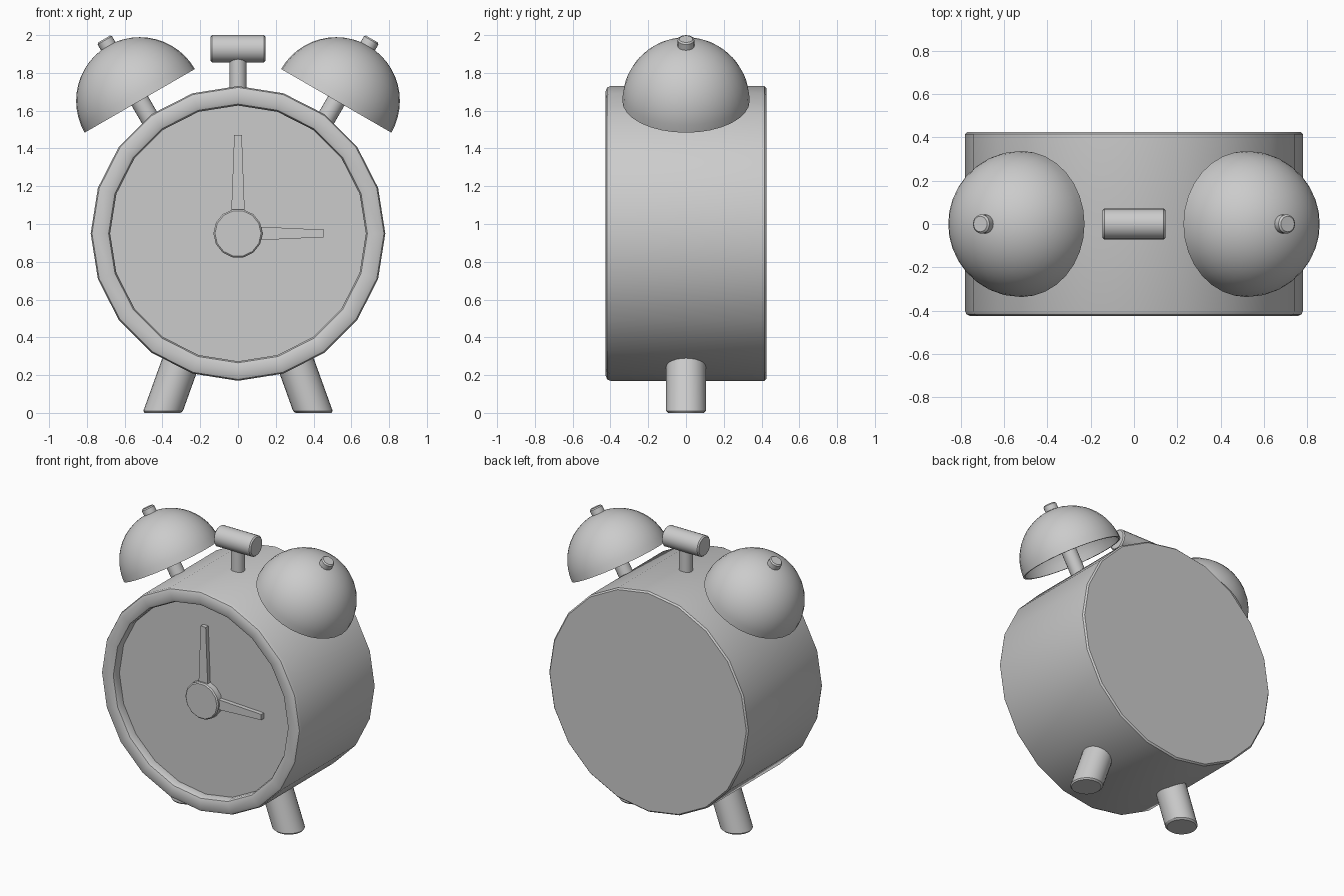
import bpy, bmesh, math
from mathutils import Matrix, Vector

cube = bpy.data.objects.get("Cube")
if cube:
    bpy.data.objects.remove(cube, do_unlink=True)

grey = bpy.data.materials.new("light_grey")
grey.use_nodes = True
COLOR = (0.6, 0.6, 0.6, 1)
grey.diffuse_color = COLOR
grey.node_tree.nodes["Principled BSDF"].inputs["Base Color"].default_value = COLOR


def finish(name, bm, smooth=True):
    bmesh.ops.remove_doubles(bm, verts=bm.verts, dist=1e-5)
    bmesh.ops.recalc_face_normals(bm, faces=bm.faces)
    mesh = bpy.data.meshes.new(name)
    bm.to_mesh(mesh)
    bm.free()
    mesh.materials.append(grey)
    obj = bpy.data.objects.new(name, mesh)
    bpy.context.collection.objects.link(obj)
    if smooth:
        bpy.ops.object.select_all(action="DESELECT")
        obj.select_set(True)
        bpy.context.view_layer.objects.active = obj
        bpy.ops.object.shade_smooth_by_angle(angle=math.radians(35))
    return obj


def lathe(name, profile, origin, axis, segments):
    """Spin (radius, height) points around an axis."""
    bm = bmesh.new()
    verts = [bm.verts.new((r, 0, h)) for r, h in profile]
    edges = [bm.edges.new(pair) for pair in zip(verts, verts[1:])]
    bmesh.ops.spin(bm, geom=verts + edges, cent=(0, 0, 0), axis=(0, 0, 1),
                   angle=math.tau, steps=segments, use_duplicate=False)
    turn = Vector(axis).to_track_quat("Z", "Y").to_matrix().to_4x4()
    bm.transform(Matrix.Translation(origin) @ turn)
    return finish(name, bm)


def rod(name, start, end, radius, segments=20, bevel=0.008):
    start, end = Vector(start), Vector(end)
    length = (end - start).length
    b = bevel
    profile = [(0, 0), (radius - b, 0), (radius, b),
               (radius, length - b), (radius - b, length), (0, length)]
    return lathe(name, profile, start, end - start, segments)


def hand(name, start, length, angle):
    """Tapered bar lying on the dial."""
    bm = bmesh.new()
    bmesh.ops.create_cube(bm, size=1)
    for v in bm.verts:
        half = 0.02 if v.co.z > 0 else 0.036
        v.co = Vector((math.copysign(half, v.co.x), v.co.y * 0.03,
                       start + (v.co.z + 0.5) * length))
    bm.transform(Matrix.Translation((0, -0.375, 0.95)) @ Matrix.Rotation(angle, 4, "Y"))
    return finish(name, bm, smooth=False)


# Case with rounded rim and recessed dial
lathe("clock_case",
      [(0, -0.425), (0.77, -0.425), (0.78, -0.415), (0.78, 0.4), (0.773, 0.417),
       (0.755, 0.425), (0.705, 0.425), (0.685, 0.417), (0.677, 0.4),
       (0.677, 0.36), (0, 0.36)],
      (0, 0, 0.95), (0, -1, 0), 20)

# Hub and hands
rod("hand_hub", (0, -0.35, 0.95), (0, -0.41, 0.95), 0.13, 14)
hand("minute_hand", 0.1, 0.42, 0)
hand("hour_hand", 0.1, 0.355, math.pi / 2)

# Hammer
rod("hammer_post", (0, 0, 1.68), (0, 0, 1.9), 0.045)
rod("hammer_head", (-0.145, 0, 1.928), (0.145, 0, 1.928), 0.072)

for side, s in (("left", 1), ("right", -1)):
    # Hollow bell with its stem and knob
    axis = Vector((s * 0.5, 0, math.sqrt(0.75)))
    center = Vector((s * 0.52, 0, 1.652))
    arc = [math.radians(90 * i / 12) for i in range(13)]
    outer = [(0.337 * math.cos(a), 0.337 * math.sin(a)) for a in arc]
    inner = [(0.325 * math.cos(a), 0.325 * math.sin(a)) for a in reversed(arc)]
    lathe(side + "_bell", outer + inner + outer[:1], center, axis, 32)
    rod(side + "_bell_stem", center - axis * 0.22, center + axis * 0.33, 0.05)
    rod(side + "_bell_knob", center + axis * 0.3, center + axis * 0.378, 0.044)

    # Splayed foot, sheared so the sole lies flat
    foot = rod(side + "_foot", (0, 0, 0), (0, 0, 0.4), 0.105, 24, 0.01)
    foot.data.transform(Matrix.Translation((s * 0.4, 0, 0))
                        @ Matrix.Shear("XY", 4, (-s * 0.36, 0)))
